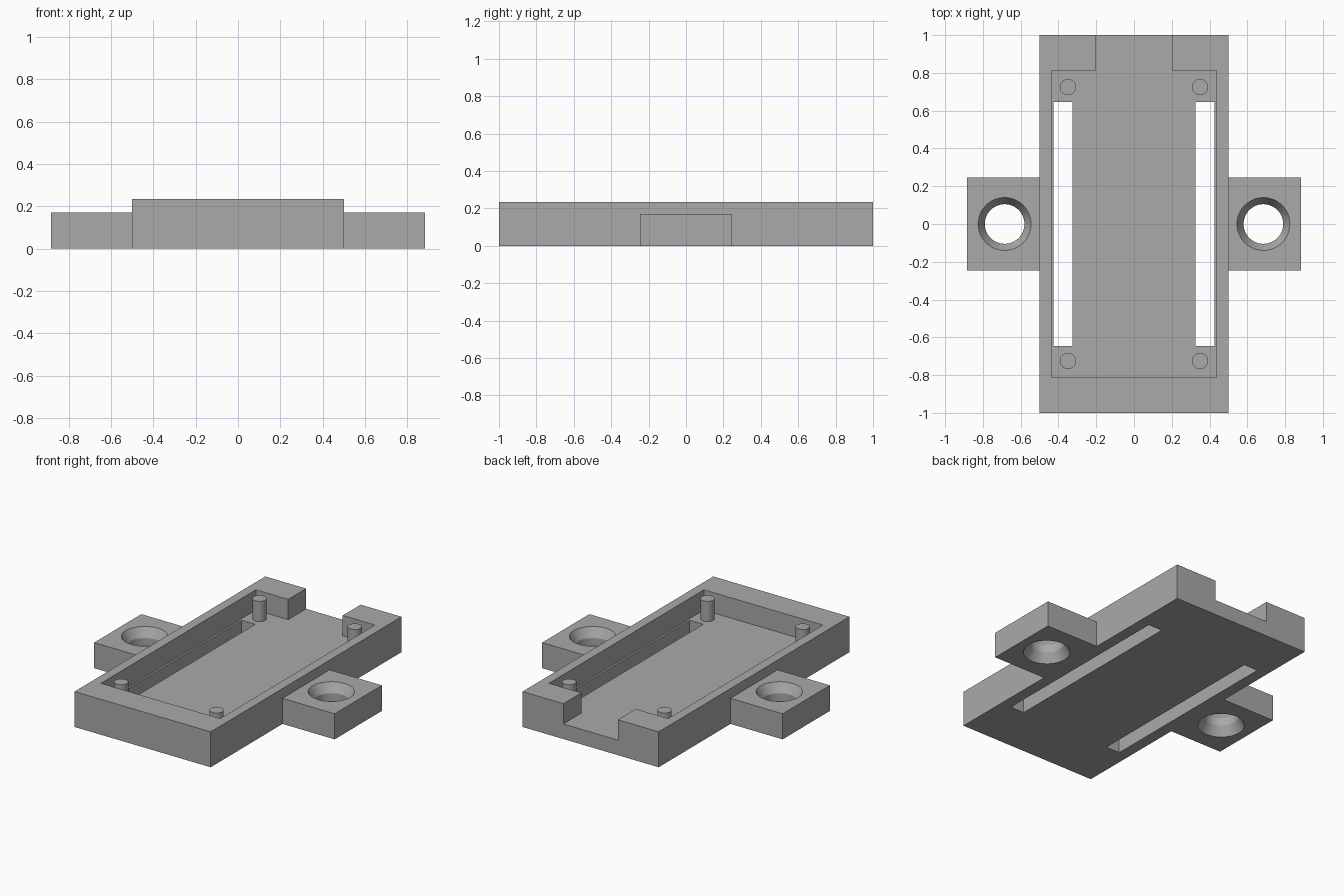
import bpy
import bmesh
import math

if "Cube" in bpy.data.objects:
    bpy.data.objects.remove(bpy.data.objects["Cube"], do_unlink=True)

grey = bpy.data.materials.new("plain grey")
grey.use_nodes = True
grey.diffuse_color = (0.40, 0.40, 0.40, 1)
grey.node_tree.nodes["Principled BSDF"].inputs["Base Color"].default_value = (0.40, 0.40, 0.40, 1)

HEIGHT, FLOOR, TAB = 0.235, 0.10, 0.17


def finish(name, bm):
    bmesh.ops.recalc_face_normals(bm, faces=bm.faces)
    mesh = bpy.data.meshes.new(name)
    bm.to_mesh(mesh)
    bm.free()
    mesh.materials.append(grey)
    obj = bpy.data.objects.new(name, mesh)
    bpy.context.collection.objects.link(obj)
    return obj


def box(name, x, y, z):
    bm = bmesh.new()
    bmesh.ops.create_cube(bm, size=1)
    for v in bm.verts:
        v.co = [lo + (c + 0.5) * (hi - lo) for c, (lo, hi) in zip(v.co, (x, y, z))]
    return finish(name, bm)


def lathe(name, centre, profile, sides=48):
    """Solid of revolution about a vertical axis, from (radius, z) points."""
    bm = bmesh.new()
    rings = []
    for r, z in profile:
        angles = [math.tau * i / sides for i in range(sides)]
        rings.append([bm.verts.new((centre[0] + r * math.cos(a), centre[1] + r * math.sin(a), z))
                      for a in angles])
    for low, high in zip(rings, rings[1:]):
        for i in range(sides):
            j = (i + 1) % sides
            bm.faces.new((low[i], low[j], high[j], high[i]))
    bm.faces.new(rings[0])
    bm.faces.new(rings[-1])
    return finish(name, bm)


def cut(target, cutter):
    mod = target.modifiers.new("cut", "BOOLEAN")
    mod.operation = "DIFFERENCE"
    mod.solver = "EXACT"
    mod.object = cutter
    bpy.ops.object.select_all(action="DESELECT")
    bpy.context.view_layer.objects.active = target
    target.select_set(True)
    bpy.ops.object.modifier_apply(modifier=mod.name)
    bpy.data.objects.remove(cutter, do_unlink=True)


def smooth(obj):
    bpy.ops.object.select_all(action="DESELECT")
    bpy.context.view_layer.objects.active = obj
    obj.select_set(True)
    bpy.ops.object.shade_smooth_by_angle(angle=math.radians(20))


# Tray with a pocket, an open notch at the back and two long slots
tray = box("tray", (-0.5, 0.5), (-1, 1), (0, HEIGHT))
cut(tray, box("pocket", (-0.4375, 0.4375), (-0.8125, 0.8125), (FLOOR, 0.4)))
cut(tray, box("notch", (-0.2, 0.2), (0.7, 1.1), (FLOOR, 0.4)))

for side, label in ((1, "left"), (-1, "right")):
    cut(tray, box("slot", sorted((side * 0.325, side * 0.425)), (-0.645, 0.645), (-0.1, 0.3)))

    # Mounting tab with a hole that flares at both ends
    tab = box(label + "_mounting_tab", sorted((side * 0.5, side * 0.883)), (-0.247, 0.247), (0, TAB))
    flare = 0.06
    cut(tab, lathe("hole", (side * 0.685, 0),
                   [(0.14, -0.1), (0.14, 0), (0.105, flare), (0.105, TAB - flare), (0.14, TAB), (0.14, 0.3)]))
    smooth(tab)

    # Locating pegs near the pocket corners
    for y, end in ((-0.725, "front"), (0.725, "back")):
        peg = lathe(f"{label}_{end}_peg", (side * 0.35, y), [(0.043, FLOOR), (0.043, HEIGHT)], 32)
        smooth(peg)
